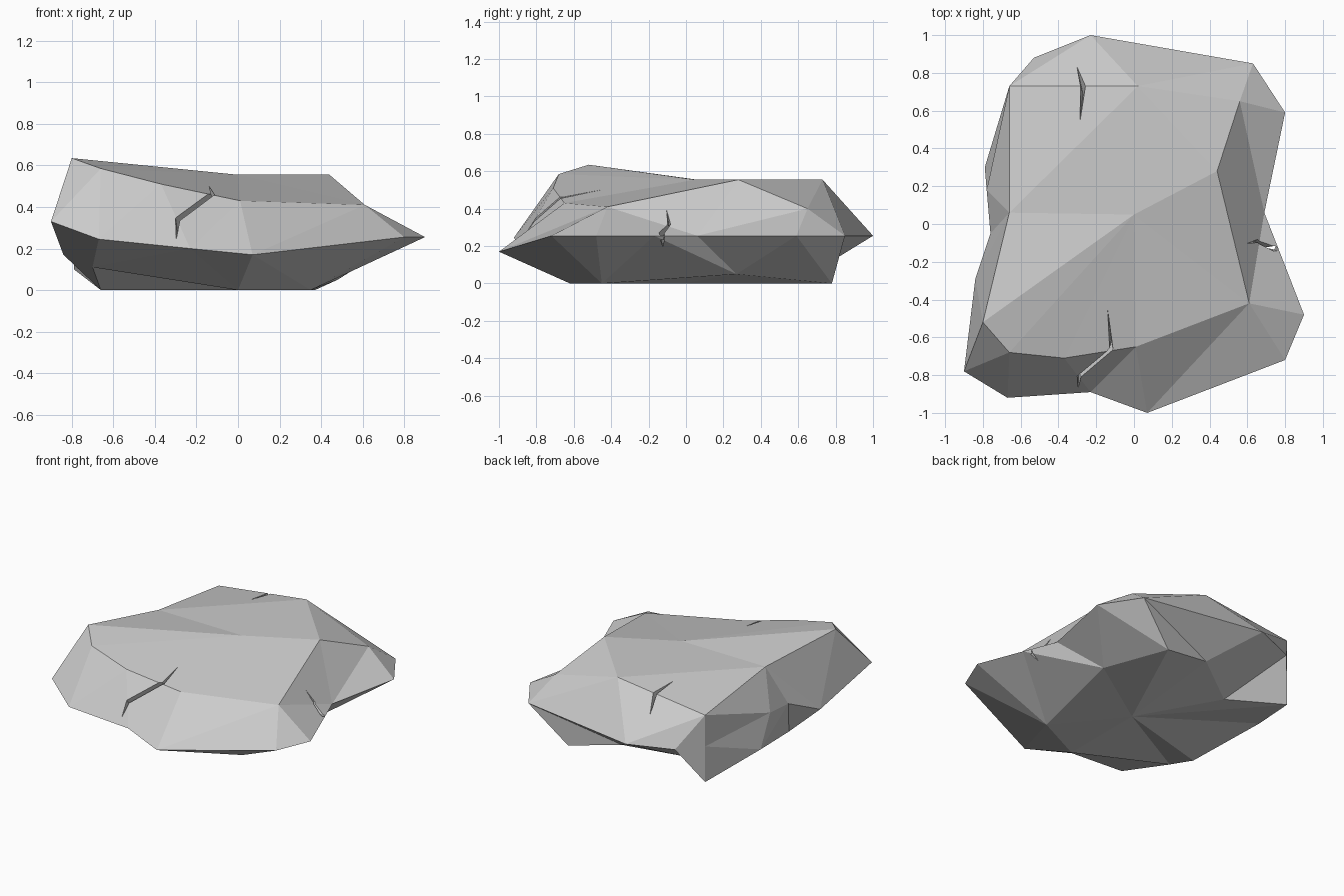
import bpy, bmesh
from mathutils import Vector

if "Cube" in bpy.data.objects:
    bpy.data.objects.remove(bpy.data.objects["Cube"])

# Contour rings, counter-clockwise from the front-left corner
WAIST = [(-.90, -.78, .33), (-.67, -.92, .245), (-.23, -.89, .20), (.07, -1, .17),
         (.80, -.72, .255), (.90, -.48, .255), (.78, -.17, .255), (.69, .06, .255),
         (.80, .59, .255), (.63, .85, .255), (-.23, 1, .255), (-.53, .88, .25),
         (-.66, .73, .25), (-.78, .18, .31), (-.76, -.05, .28), (-.84, -.29, .17)]
TOP = [(-.80, -.52, .635), (-.66, -.68, .585), (-.37, -.71, .51), (.01, -.65, .43),
       (.61, -.42, .41), (.44, .28, .555), (.56, .65, .40), (.02, .73, .555),
       (-.66, .73, .47), (-.66, .06, .555)]
BASE = [(-.70, -.48, .11), (0, -.62, 0), (.35, -.45, 0), (.48, .27, .05), (.37, .78, 0),
        (0, .715, .08), (-.32, .51, .01), (-.66, .73, 0), (-.79, .30, .10), (-.66, -.20, 0)]


def make_object(name, bm):
    bmesh.ops.recalc_face_normals(bm, faces=bm.faces[:])
    mesh = bpy.data.meshes.new(name)
    bm.to_mesh(mesh)
    bm.free()
    ob = bpy.data.objects.new(name, mesh)
    bpy.context.collection.objects.link(ob)
    return ob


def gap(p, q):
    d = p.co - q.co
    return Vector((d.x, d.y * .8, d.z)).length


def stitch(bm, a, b):
    """Triangulate the band between two rings, always taking the shorter diagonal."""
    i = j = 0
    n, m = len(a), len(b)
    while i < n or j < m:
        p, q = a[i % n], b[j % m]
        p2, q2 = a[(i + 1) % n], b[(j + 1) % m]
        if j == m or (i < n and gap(p2, q) < gap(p, q2)):
            bm.faces.new((p, p2, q))
            i += 1
        else:
            bm.faces.new((p, q2, q))
            j += 1


# Rock body
bm = bmesh.new()
waist, top, base = [[bm.verts.new(c) for c in ring] for ring in (WAIST, TOP, BASE)]
stitch(bm, waist, top)
stitch(bm, waist, base)
top.append(bm.verts.new((0, .05, .555)))
for f in [(10, 5, 7), (5, 6, 7), (10, 7, 9), (7, 8, 9), (10, 9, 0), (10, 0, 1),
          (10, 1, 2), (10, 2, 3), (10, 3, 4), (10, 4, 5)]:
    bm.faces.new([top[k] for k in f])
mid = bm.verts.new((0, -.02, 0))
for k in range(10):
    bm.faces.new((mid, base[k], base[(k + 1) % 10]))
rock = make_object("rock", bm)


# Cracks: V-shaped wedges cut along a short path on the surface
def crack(name, path, normal, width, depth):
    n = Vector(normal).normalized()
    pts = [Vector(p) for p in path]
    bm = bmesh.new()
    rings = []
    for k in range(1, len(pts) - 1):
        side = (pts[k + 1] - pts[k - 1]).cross(n).normalized() * width
        rings.append([bm.verts.new(c) for c in (pts[k] + side + n * .03,
                                                pts[k] - side + n * .03, pts[k] - n * depth)])
    for r, s in zip(rings, rings[1:]):
        for k in range(3):
            bm.faces.new((r[k], r[(k + 1) % 3], s[(k + 1) % 3], s[k]))
    for r, p in ((rings[0], pts[0]), (rings[-1], pts[-1])):
        tip = bm.verts.new(p + n * .015)
        for k in range(3):
            bm.faces.new((r[k], r[(k + 1) % 3], tip))
    cutter = make_object(name, bm)
    cutter.hide_render = True
    mod = rock.modifiers.new(name, 'BOOLEAN')
    mod.operation, mod.solver, mod.object = 'DIFFERENCE', 'EXACT', cutter
    bpy.context.view_layer.objects.active = rock
    bpy.ops.object.modifier_apply(modifier=name)
    bpy.data.objects.remove(cutter)


crack("front_crack", [(-.14, -.44, .49), (-.12, -.66, .46), (-.29, -.80, .33),
                      (-.30, -.91, .22)], (0, -.6, .8), .014, .07)
crack("right_crack", [(.58, -.11, .43), (.69, -.09, .33), (.74, -.13, .27),
                      (.70, -.12, .16)], (1, 0, .35), .018, .09)
crack("back_crack", [(-.29, .50, .55), (-.27, .73, .52), (-.31, .86, .39)],
      (0, .5, .85), .018, .08)
